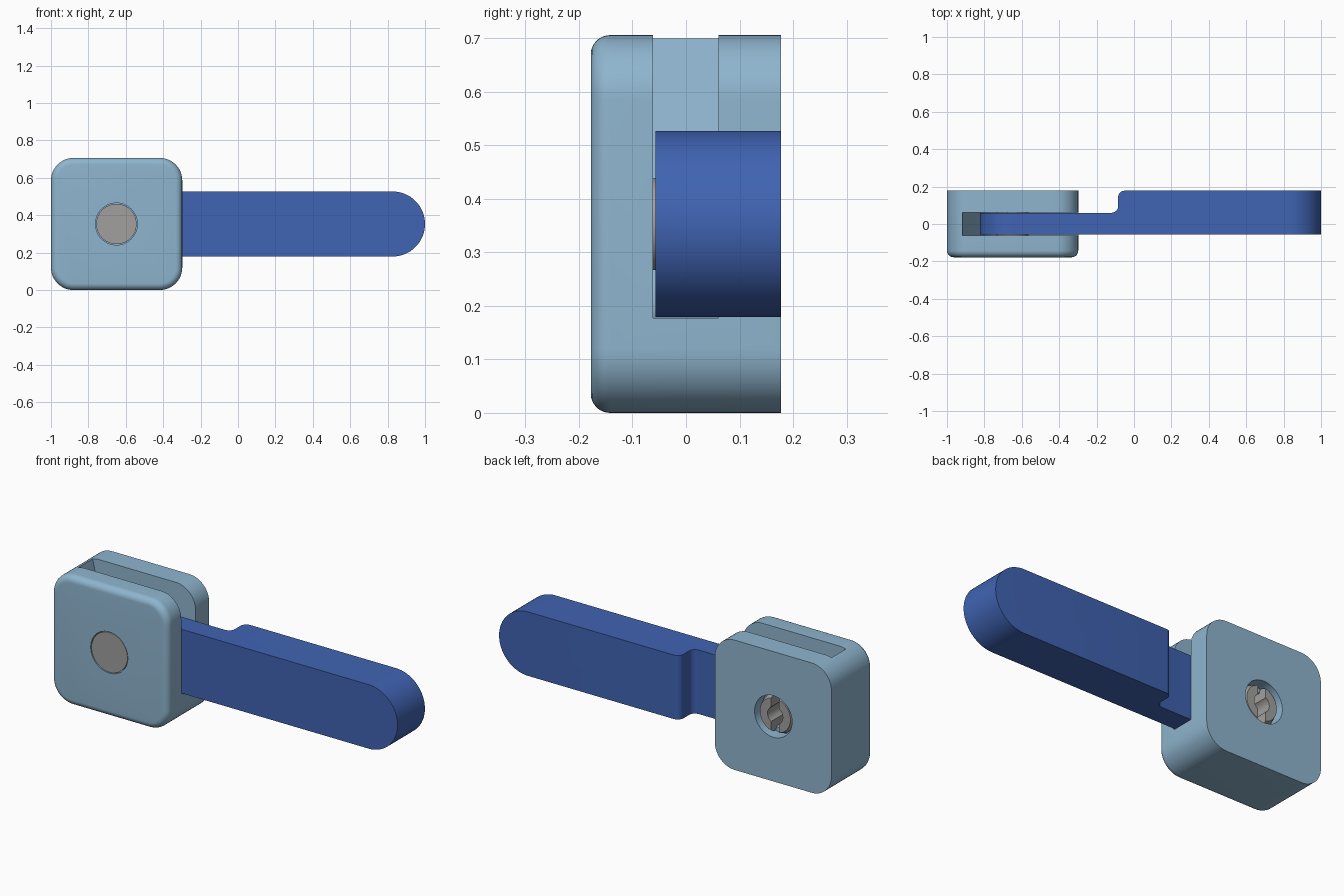
import bpy, bmesh, math
from mathutils import Vector

if "Cube" in bpy.data.objects:
    bpy.data.objects.remove(bpy.data.objects["Cube"])

PX, PZ = -0.65, 0.353          # pivot centre


def material(name, rgb):
    m = bpy.data.materials.new(name)
    m.diffuse_color = (*rgb, 1)
    m.use_nodes = True
    m.node_tree.nodes["Principled BSDF"].inputs["Base Color"].default_value = m.diffuse_color
    return m


BLUE_GREY = material("pale blue", (0.274, 0.462, 0.62))
BLUE = material("deep blue", (0.051, 0.126, 0.448))
GREY = material("grey metal", (0.355, 0.35, 0.345))


def arc(cx, cy, r, a0, a1, n=12):
    return [(cx + r * math.cos(math.radians(a0 + (a1 - a0) * i / n)),
             cy + r * math.sin(math.radians(a0 + (a1 - a0) * i / n))) for i in range(n + 1)]


def loft(name, rings, mat):
    """Skin equal-length rings of 3D points and cap both ends."""
    bm = bmesh.new()
    vs = [[bm.verts.new(p) for p in ring] for ring in rings]
    n = len(vs[0])
    for a, b in zip(vs, vs[1:]):
        for i in range(n):
            bm.faces.new((a[i], a[(i + 1) % n], b[(i + 1) % n], b[i]))
    bm.faces.new(vs[0])
    bm.faces.new(vs[-1])
    bmesh.ops.recalc_face_normals(bm, faces=bm.faces)
    me = bpy.data.meshes.new(name)
    bm.to_mesh(me)
    bm.free()
    me.materials.append(mat)
    ob = bpy.data.objects.new(name, me)
    bpy.context.collection.objects.link(ob)
    return ob


def prism_y(name, pts, y0, y1, mat):
    return loft(name, [[(x, y, z) for x, z in pts] for y in (y0, y1)], mat)


def lathe(name, profile, mat, n=48):
    """Turn (radius, y) stations around the pivot axis."""
    return loft(name, [[(x, y, z) for x, z in arc(PX, PZ, r, 0, 360, n)[:-1]]
                       for r, y in profile], mat)


def cut(ob, cutter):
    cutter.hide_render = True
    mod = ob.modifiers.new("cut", 'BOOLEAN')
    mod.operation, mod.solver, mod.object = 'DIFFERENCE', 'EXACT', cutter
    bpy.context.view_layer.objects.active = ob
    bpy.ops.object.modifier_apply(modifier=mod.name)


def smooth(ob):
    bpy.ops.object.select_all(action='DESELECT')
    ob.select_set(True)
    bpy.context.view_layer.objects.active = ob
    bpy.ops.object.shade_smooth_by_angle(angle=math.radians(30))


# Housing: rounded block with a filleted front rim
def rounded_rect(inset):
    r, x0, x1, z0, z1 = 0.12, -1.0, -0.298, 0.0, 0.706
    pts = []
    for cx, cz, a in ((x1 - r, z1 - r, 0), (x0 + r, z1 - r, 90),
                      (x0 + r, z0 + r, 180), (x1 - r, z0 + r, 270)):
        pts += arc(cx, cz, r - inset, a, a + 90)
    return pts


F = 0.036
rings = []
for i in range(9):
    t = math.radians(90 * i / 8)
    y = -0.178 + F * (1 - math.sin(t))
    rings.append([(x, y, z) for x, z in rounded_rect(F * (1 - math.cos(t)))])
rings.insert(0, [(x, 0.178, z) for x, z in rounded_rect(0)])
housing = loft("housing", rings, BLUE_GREY)

# Slot: swept path of the lever, open at top and right
a = math.radians(14)
wall = arc(PX, PZ, 0.176, 270, 194, 16)
end = Vector(wall[-1]) + 0.6 * Vector((-math.sin(a), math.cos(a)))
slot = prism_y("slot_cutter", [(0, 0.177)] + wall + [tuple(end), (0, end.y)],
               -0.062, 0.061, BLUE_GREY)
cut(housing, slot)

# Stepped pin hole
hole = lathe("hole_cutter", [(0.112, -0.25), (0.112, -0.122), (0.09, -0.122),
                             (0.09, 0.112), (0.113, 0.112), (0.113, 0.25)], BLUE_GREY)
cut(housing, hole)

# Lever: round-ended bar, thinned where it enters the housing
R = 0.174
lever = prism_y("lever", arc(PX, PZ, R, 90, 270, 32) + arc(1 - R, PZ, R, -90, 90, 32),
                -0.057, 0.178, BLUE)
step = ([(-1.2, 0.06)] + arc(-0.12, 0.095, 0.035, 270, 360, 8)
        + arc(-0.05, 0.143, 0.035, 180, 90, 8) + [(-0.05, 0.3), (-1.2, 0.3)])
step_cutter = loft("step_cutter", [[(x, y, z) for x, y in step] for z in (0, 0.8)], BLUE)
cut(lever, step_cutter)
cut(lever, hole)

# Pin: flush head, shaft, lipped snap end, hollow and split at the back
pin = lathe("pin", [(0.108, -0.176), (0.108, -0.124), (0.086, -0.124), (0.086, 0.116),
                    (0.104, 0.12), (0.104, 0.135), (0.092, 0.162)], GREY)
cut(pin, lathe("bore_cutter", [(0.046, 0.0), (0.046, 0.25)], GREY))
w = 0.024
cut(pin, prism_y("split_cutter", [(PX - w, 0.1), (PX + w, 0.1), (PX + w, 0.6), (PX - w, 0.6)],
                 0.02, 0.25, GREY))

for ob in (housing, lever, pin):
    smooth(ob)
for ob in list(bpy.data.objects):
    if ob.name.endswith("_cutter"):
        bpy.data.objects.remove(ob)
